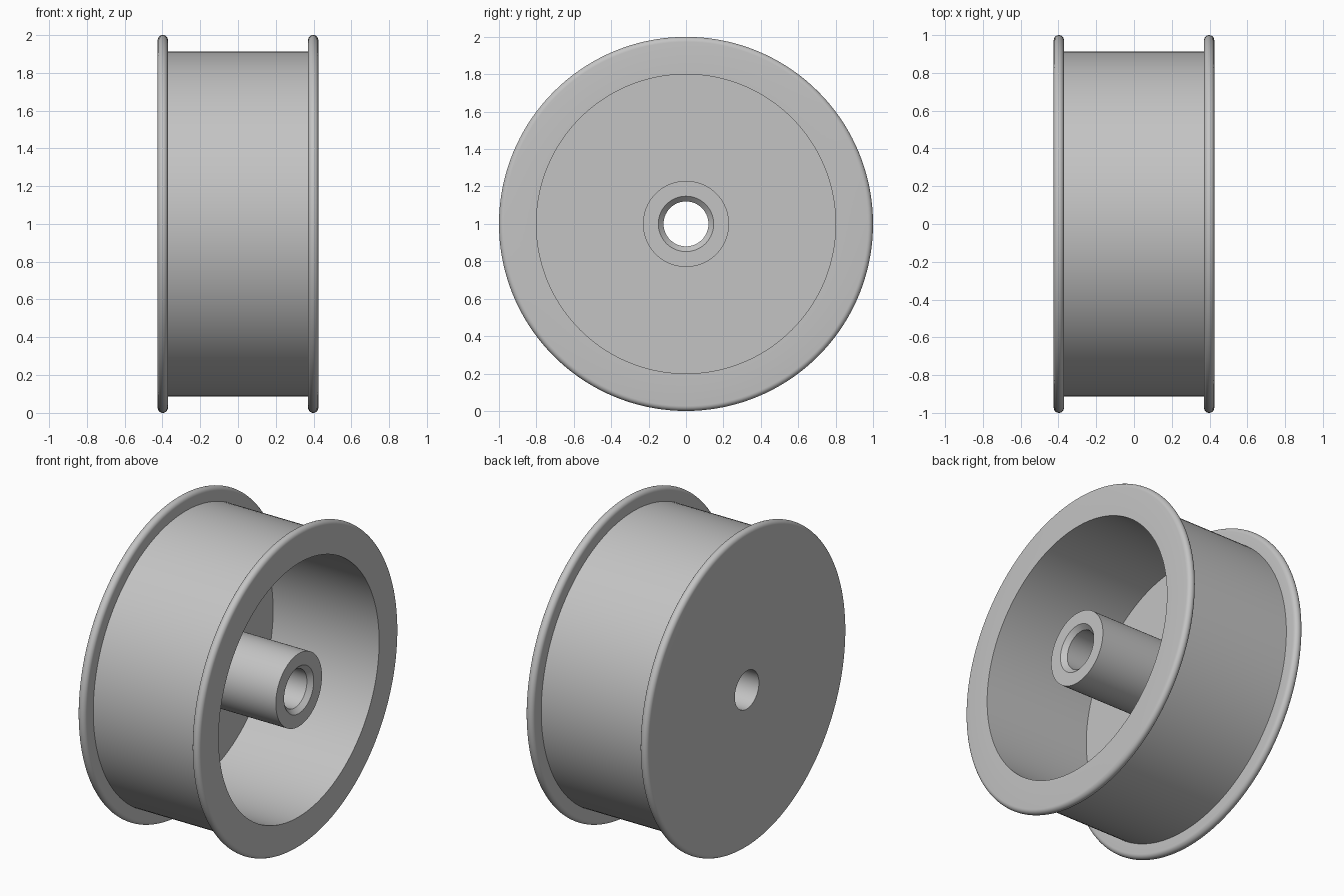
import bpy, bmesh, math

cube = bpy.data.objects.get("Cube")
if cube:
    bpy.data.objects.remove(cube, do_unlink=True)

SEGMENTS = 144
HALF_W = 0.425       # outer face of each flange
ROUND = 0.027        # radius of the rounded flange edge
DRUM_R = 0.913       # drum between the flanges
WELL_R = 0.8         # hollow on the open side
FLOOR_X = -0.315     # inner face of the closed web
HUB_R, BORE_R = 0.23, 0.12
CHAMFER = 0.028

grey = bpy.data.materials.new("light grey")
grey.use_nodes = True
colour = (0.55, 0.55, 0.55, 1.0)
grey.diffuse_color = colour
grey.node_tree.nodes["Principled BSDF"].inputs["Base Color"].default_value = colour


def lathe(name, profile):
    """Revolve (x, radius) points about the x axis through z = 1."""
    bm = bmesh.new()
    rings = []
    for k in range(SEGMENTS):
        a = 2 * math.pi * k / SEGMENTS
        rings.append([bm.verts.new((x, r * math.cos(a), 1 + r * math.sin(a)))
                      for x, r in profile])
    for k, ring in enumerate(rings):
        nxt = rings[(k + 1) % SEGMENTS]
        for i in range(len(profile) - 1):
            bm.faces.new((ring[i], ring[i + 1], nxt[i + 1], nxt[i]))
    mesh = bpy.data.meshes.new(name)
    bm.to_mesh(mesh)
    bm.free()
    mesh.materials.append(grey)
    obj = bpy.data.objects.new(name, mesh)
    bpy.context.collection.objects.link(obj)
    bpy.ops.object.select_all(action='DESELECT')
    obj.select_set(True)
    bpy.context.view_layer.objects.active = obj
    bpy.ops.object.shade_smooth_by_angle(angle=math.radians(30))
    return obj


def rounded_edge(centre_x, steps=12):
    """Half circle over the flange rim, from +x to -x."""
    return [(centre_x + ROUND * math.cos(math.pi * i / steps),
             1 - ROUND + ROUND * math.sin(math.pi * i / steps))
            for i in range(steps + 1)]


# Flanged drum with a closed web on the -x side
flange_x = HALF_W - ROUND
inner_x = HALF_W - 2 * ROUND
drum = [(FLOOR_X, HUB_R), (FLOOR_X, WELL_R), (HALF_W, WELL_R)]
drum += rounded_edge(flange_x)
drum += [(inner_x, DRUM_R), (-inner_x, DRUM_R)]
drum += rounded_edge(-flange_x)
drum += [(-HALF_W, BORE_R)]
lathe("flanged_drum", drum)

# Hub tube with a through bore, chamfered at the open end
lathe("hub", [(-HALF_W, BORE_R), (HALF_W - CHAMFER, BORE_R),
              (HALF_W, BORE_R + CHAMFER), (HALF_W, HUB_R), (FLOOR_X, HUB_R)])
